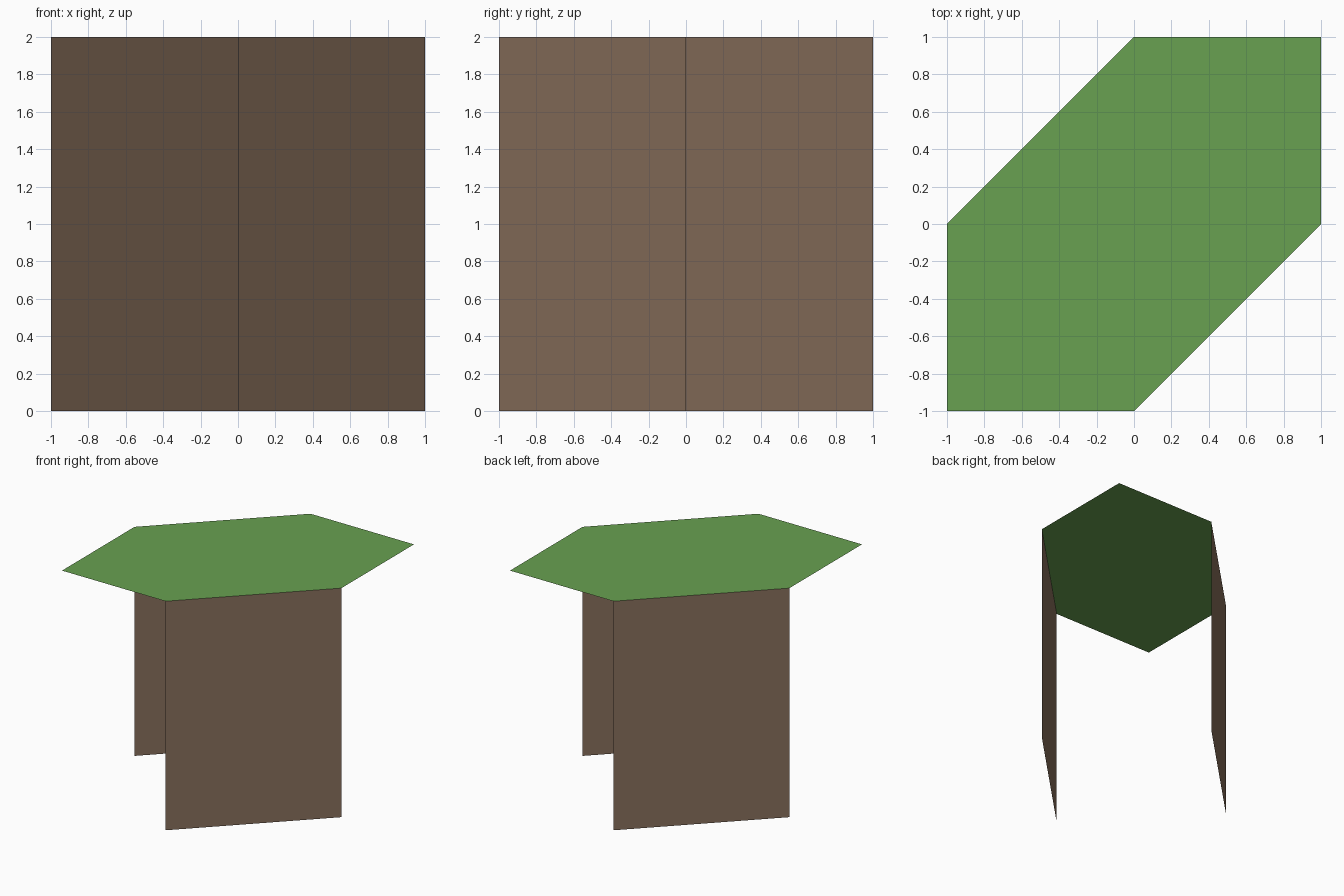
import bpy

if "Cube" in bpy.data.objects:
    bpy.data.objects.remove(bpy.data.objects["Cube"])


def material(name, colour):
    mat = bpy.data.materials.new(name)
    mat.diffuse_color = (*colour, 1)
    mat.use_nodes = True
    mat.node_tree.nodes["Principled BSDF"].inputs["Base Color"].default_value = mat.diffuse_color
    return mat


def panel(name, corners, mat):
    """One flat sheet through the given corners."""
    mesh = bpy.data.meshes.new(name)
    mesh.from_pydata(corners, [], [range(len(corners))])
    mesh.materials.append(mat)
    obj = bpy.data.objects.new(name, mesh)
    bpy.context.collection.objects.link(obj)
    return obj


green = material("leaf green", (0.138, 0.356, 0.082))
brown = material("bark brown", (0.258, 0.168, 0.112))
height = 2

# Six-sided flat top
outline = [(-1, -1), (0, -1), (1, 0), (1, 1), (0, 1), (-1, 0)]
panel("top", [(x, y, height) for x, y in outline], green)

# Two parallel upright walls under the diagonal edges, facing outward
for name, (a, b) in {"front_wall": (outline[1], outline[2]),
                     "back_wall": (outline[4], outline[5])}.items():
    panel(name, [(*a, 0), (*b, 0), (*b, height), (*a, height)], brown)
